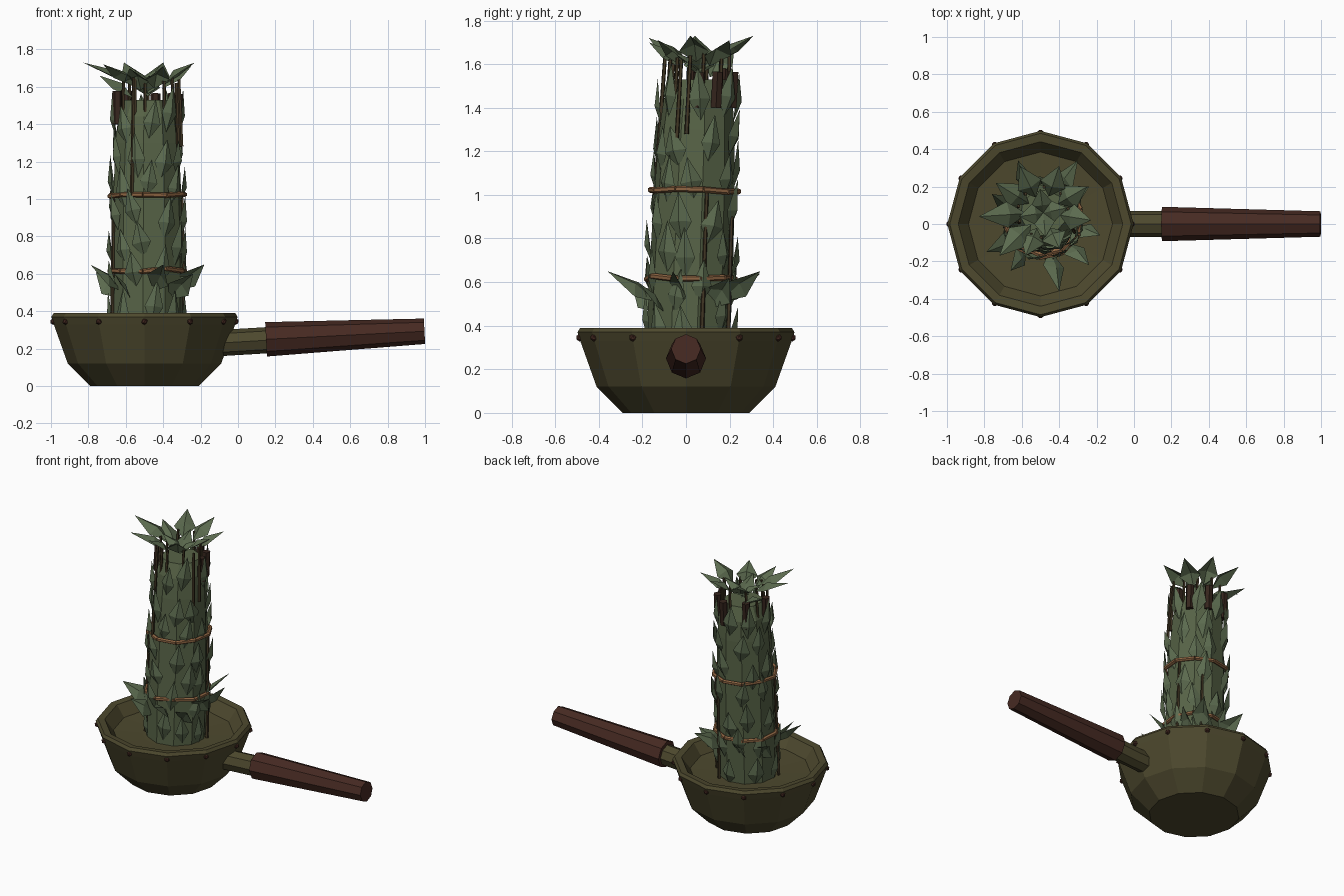
import bpy, bmesh, math, random
from mathutils import Vector

if "Cube" in bpy.data.objects:
    bpy.data.objects.remove(bpy.data.objects["Cube"])
random.seed(4)


def material(name, rgb):
    m = bpy.data.materials.new(name)
    m.diffuse_color = (*rgb, 1)
    m.use_nodes = True
    m.node_tree.nodes["Principled BSDF"].inputs["Base Color"].default_value = m.diffuse_color
    return m


OLIVE = material("olive_bronze", (0.075, 0.066, 0.027))
WOOD = material("red_brown_wood", (0.062, 0.023, 0.016))
STALK = material("dark_stalk", (0.036, 0.018, 0.012))
TWIG = material("brown_twig", (0.052, 0.036, 0.017))
CORD = material("tan_cord", (0.27, 0.13, 0.055))
GREEN = material("herb_green", (0.095, 0.125, 0.062))
LEAF = material("leaf_green", (0.105, 0.145, 0.077))


def finish(name, bm, mat, recalc=True):
    if recalc:
        bmesh.ops.recalc_face_normals(bm, faces=bm.faces)
    me = bpy.data.meshes.new(name)
    bm.to_mesh(me)
    bm.free()
    me.materials.append(mat)
    ob = bpy.data.objects.new(name, me)
    bpy.context.collection.objects.link(ob)
    return ob


def loft(bm, rings):
    """Join a list of equal-length point rings and cap both ends."""
    vs = [[bm.verts.new(p) for p in r] for r in rings]
    n = len(vs[0])
    for a, b in zip(vs, vs[1:]):
        for i in range(n):
            j = (i + 1) % n
            bm.faces.new((a[i], a[j], b[j], b[i]))
    bm.faces.new(vs[0][::-1])
    bm.faces.new(vs[-1])


def ring(c, r, n, offset=0.0):
    return [Vector((c[0] + r * math.cos(math.tau * i / n + offset),
                    c[1] + r * math.sin(math.tau * i / n + offset), c[2])) for i in range(n)]


def rod(bm, p, q, r0, r1, n):
    p, q = Vector(p), Vector(q)
    d = (q - p).normalized()
    u = d.cross(Vector((0, 1, 0)) if abs(d.y) < 0.9 else Vector((1, 0, 0))).normalized()
    v = d.cross(u)
    loft(bm, [[c + r * (u * math.cos(math.tau * i / n) + v * math.sin(math.tau * i / n))
               for i in range(n)] for c, r in ((p, r0), (q, r1))])


# Twelve-sided bowl with a thick rim and shallow floor
BX = -0.5
bm = bmesh.new()
profile = [(0.29, 0), (0.41, 0.12), (0.485, 0.33), (0.498, 0.37), (0.485, 0.39),
           (0.44, 0.385), (0.385, 0.31), (0.2, 0.3)]
loft(bm, [ring((BX, 0, z), r, 12) for r, z in profile])
finish("bowl", bm, OLIVE)

# Rivets below the rim
bm = bmesh.new()
for i in range(12):
    a = math.tau * i / 12
    res = bmesh.ops.create_icosphere(bm, subdivisions=1, radius=0.018)
    bmesh.ops.translate(bm, verts=res["verts"],
                        vec=(BX + 0.488 * math.cos(a), 0.488 * math.sin(a), 0.345))
finish("rim_rivets", bm, WOOD)

# Handle socket and wooden grip
bm = bmesh.new()
rod(bm, (-0.13, 0, 0.228), (0.17, 0, 0.246), 0.07, 0.07, 8)
finish("handle_socket", bm, OLIVE)
bm = bmesh.new()
rod(bm, (0.15, 0, 0.25), (0.997, 0, 0.293), 0.092, 0.068, 8)
finish("handle_grip", bm, WOOD)

# Herb bundle: leans slightly backwards and narrows upwards


def axis(z):
    return Vector((-0.485, 0.01 + 0.04 * max(0, z - 0.3), z))


def radius(z):
    return 0.19 - 0.03 * max(0, z - 0.8)


def around(a, z, extra=0.0):
    r = radius(z) + extra
    return axis(z) + Vector((r * math.cos(a), r * math.sin(a), 0))


bm = bmesh.new()
levels = [(0.29, 0), (0.6, 0.004), (1.0, 0.002), (1.3, -0.002), (1.44, -0.012), (1.53, -0.045)]
loft(bm, [ring(axis(z), radius(z) + e, 10, 0.2) for z, e in levels])
finish("herb_bundle_core", bm, GREEN)


def leaf(bm, base, tip, width, normal):
    """Diamond leaf folded along its midrib."""
    base, tip, normal = Vector(base), Vector(tip), Vector(normal).normalized()
    d = tip - base
    side = d.cross(normal).normalized() * width / 2
    m = base + d * 0.4
    b, t, l, r, c = [bm.verts.new(p) for p in
                     (base, tip, m - side, m + side, m + normal * width * 0.25)]
    for f in ((b, c, l), (b, r, c), (l, c, t), (c, r, t)):
        bm.faces.new(f)


# Overlapping rows of upright leaves
bm = bmesh.new()
for row in range(7):
    z = 0.31 + row * 0.165
    for i in range(8):
        a = math.tau * (i + 0.5 * (row % 2)) / 8 + random.uniform(-0.15, 0.15)
        zz = z + random.uniform(-0.04, 0.06)
        h = random.uniform(0.19, 0.25)
        leaf(bm, around(a, zz, -0.008),
             around(a + random.uniform(-0.2, 0.2), zz + h, random.uniform(0.012, 0.035)),
             random.uniform(0.09, 0.115), (math.cos(a), math.sin(a), 0.1))
finish("bundle_leaves", bm, LEAF, False)

# Splayed leaves at the foot: (tip x, tip y, tip z)
bm = bmesh.new()
foot = [(-0.40, -0.36, 0.65), (-0.62, 0.34, 0.64), (-0.30, 0.34, 0.65), (-0.79, -0.15, 0.65),
        (-0.18, -0.06, 0.65), (-0.76, 0.16, 0.61), (-0.24, 0.2, 0.62), (-0.66, -0.25, 0.6),
        (-0.24, -0.22, 0.6)]
for x, y, z in foot:
    a = math.atan2(y - 0.02, x + 0.485)
    leaf(bm, around(a, z - 0.14, -0.03), (x, y, z), 0.13, (0.6 * math.cos(a + 1), 0.6 * math.sin(a + 1), 1))
finish("foot_leaves", bm, LEAF, False)

# Spreading crown leaves that rise from the twig ends
bm, tw = bmesh.new(), bmesh.new()
crown = [(-0.83, 0.04, 1.73), (-0.72, -0.17, 1.72), (-0.58, -0.17, 1.70), (-0.40, -0.13, 1.71),
         (-0.23, 0.02, 1.73), (-0.25, 0.2, 1.71), (-0.4, 0.31, 1.73), (-0.61, 0.31, 1.73),
         (-0.74, 0.22, 1.66)]
for x, y, z in crown:
    c = axis(1.6)
    a = math.atan2(y - c.y, x - c.x)
    base = c + Vector((0.09 * math.cos(a), 0.09 * math.sin(a), z - 1.6 - 0.12))
    leaf(bm, base, (x, y, z), 0.14, (-0.5 * math.cos(a), -0.5 * math.sin(a), 1))
    rod(tw, around(a + 0.3, 1.35, -0.03), around(a + 0.3, z - 0.08, -0.03), 0.009, 0.009, 5)
# Inner leaves that cover the middle
for a in (0.2, 1.7, 3.3, 4.8):
    c = axis(1.55)
    d = Vector((math.cos(a), math.sin(a), 0))
    leaf(bm, c - d * 0.02, c + d * 0.13 + Vector((0, 0, 0.11)), 0.13, (0, 0, 1))
finish("crown_leaves", bm, LEAF, False)

# Long twigs lying along the outside
for a, z0, z1 in ((0.3, 0.3, 1.02), (-2.0, 1.0, 1.65), (-2.75, 0.3, 1.0),
                  (-0.5, 1.25, 1.62), (1.1, 0.3, 0.9), (-0.25, 1.28, 1.64)):
    rod(tw, around(a, z0, 0.014), around(a, z1, 0.01), 0.011, 0.009, 5)
finish("twigs", tw, TWIG)

# Thick cut stalks at the top
bm = bmesh.new()
for a in (0.0, 0.55, 1.3, 2.3, 3.3):
    h = random.uniform(-0.01, 0.01)
    rod(bm, around(a, 1.4, -0.012), around(a, 1.57 + h, -0.005), 0.027, 0.027, 6)
finish("cut_stalks", bm, STALK)

# Cord ties: faceted hoops around the bundle
for name, z, e in (("upper_tie", 1.02, 0.02), ("lower_tie", 0.62, 0.014)):
    bm = bmesh.new()
    pts = [around(math.tau * i / 10 + 0.2, z, e) + Vector((0, 0, random.uniform(-0.008, 0.008)))
           for i in range(10)]
    for i in range(10):
        rod(bm, pts[i], pts[(i + 1) % 10], 0.014, 0.014, 6)
    finish(name, bm, CORD)
